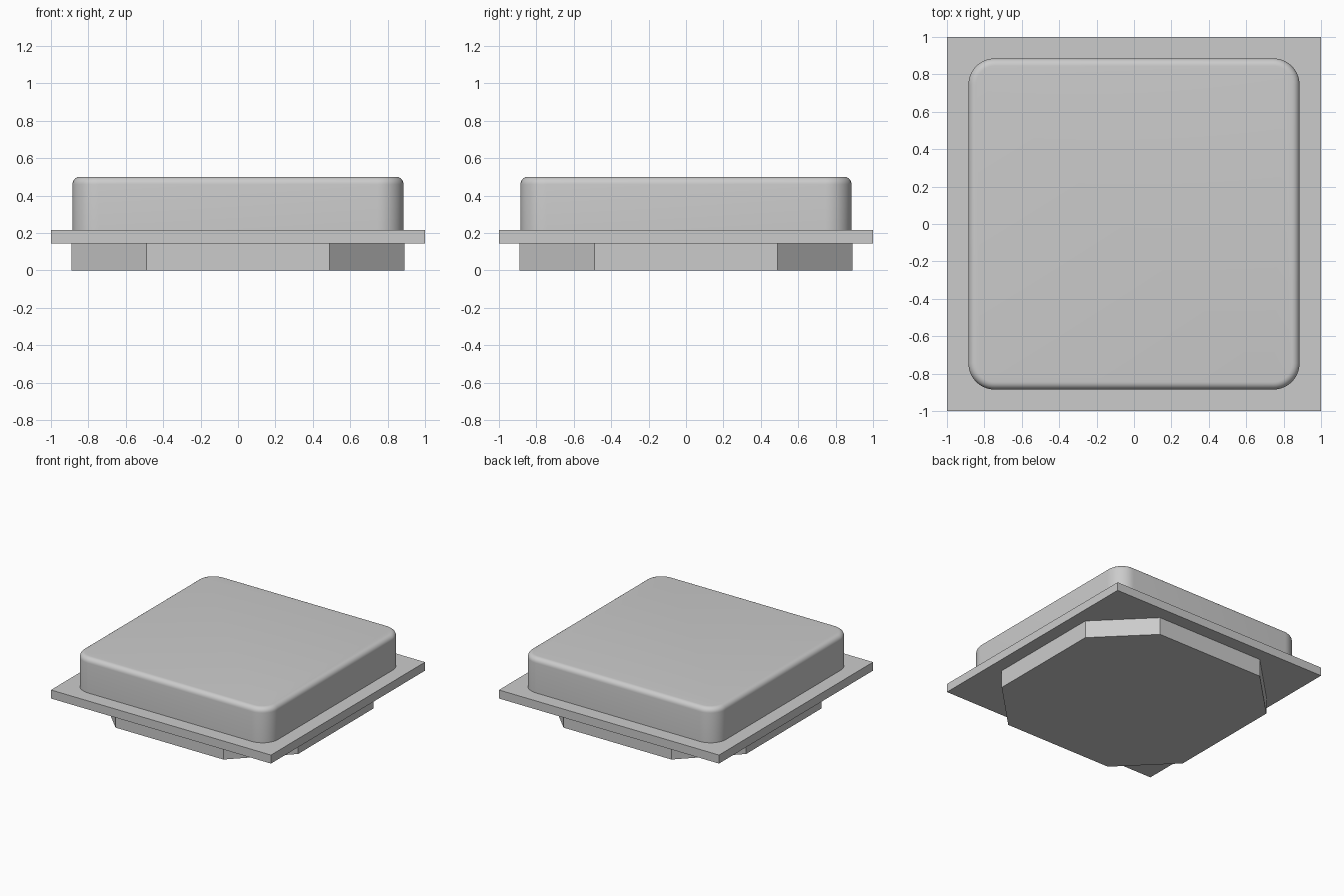
import bpy, bmesh, math

cube = bpy.data.objects.get("Cube")
if cube:
    bpy.data.objects.remove(cube, do_unlink=True)

# Single grey finish
grey = bpy.data.materials.new("light_grey")
grey.use_nodes = True
grey.diffuse_color = (0.6, 0.6, 0.6, 1)
grey.node_tree.nodes["Principled BSDF"].inputs["Base Color"].default_value = (0.6, 0.6, 0.6, 1)


def square_outline(half, cut=0.0, steps=0):
    """Square with plain, chamfered (steps=1) or rounded (steps>1) corners."""
    points = []
    for corner in range(4):
        start = corner * math.pi / 2
        middle = start + math.pi / 4
        cx = math.copysign(half - cut, math.cos(middle))
        cy = math.copysign(half - cut, math.sin(middle))
        for i in range(steps + 1):
            a = start + (math.pi / 2 * i / steps if steps else 0)
            points.append((cx + cut * math.cos(a), cy + cut * math.sin(a)))
    return points


def prism(name, outline, bottom, top, fillet=0.0):
    """Extrude an outline upward, optionally rounding its top rim."""
    bm = bmesh.new()
    base = bm.faces.new([bm.verts.new((x, y, bottom)) for x, y in outline])
    extruded = bmesh.ops.extrude_face_region(bm, geom=[base], use_keep_orig=True)["geom"]
    for v in extruded:
        if isinstance(v, bmesh.types.BMVert):
            v.co.z = top
    bmesh.ops.recalc_face_normals(bm, faces=bm.faces)
    if fillet:
        rim = [e for e in bm.edges if all(v.co.z > top - 0.001 for v in e.verts)]
        bmesh.ops.bevel(bm, geom=rim, offset=fillet, segments=6, profile=0.5, affect='EDGES')
        bmesh.ops.recalc_face_normals(bm, faces=bm.faces)
    mesh = bpy.data.meshes.new(name)
    bm.to_mesh(mesh)
    bm.free()
    mesh.materials.append(grey)
    obj = bpy.data.objects.new(name, mesh)
    bpy.context.collection.objects.link(obj)
    return obj


# Chamfered foot, thin square flange and rounded cover
prism("chamfered_base", square_outline(0.89, 0.4, 1), 0, 0.145)
prism("square_flange", square_outline(1.0), 0.145, 0.215)
cover = prism("rounded_cover", square_outline(0.885, 0.14, 12), 0.215, 0.5, 0.04)

bpy.ops.object.select_all(action='DESELECT')
cover.select_set(True)
bpy.context.view_layer.objects.active = cover
bpy.ops.object.shade_smooth_by_angle(angle=math.radians(30))
